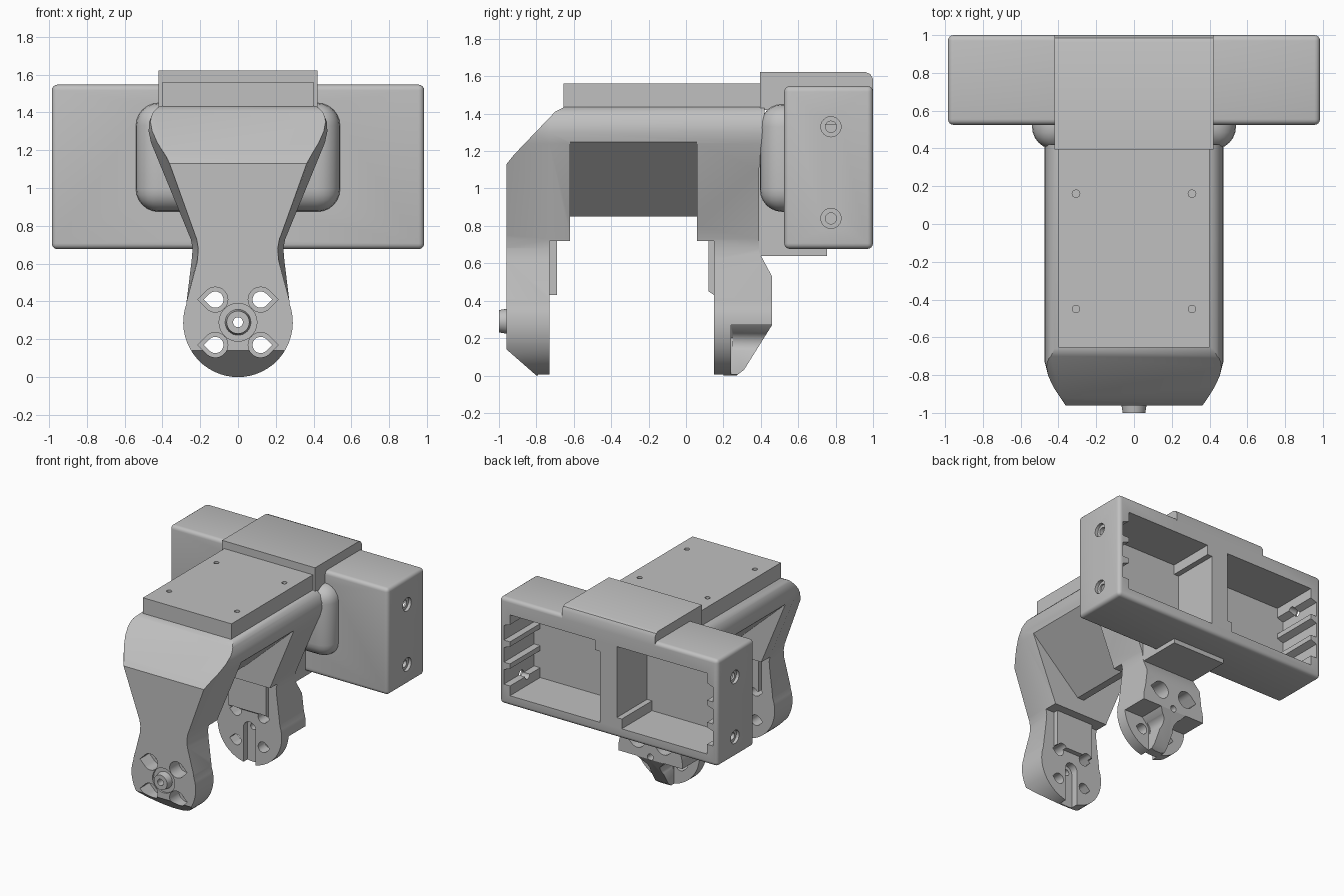
import bpy, bmesh, math

cube = bpy.data.objects.get("Cube")
if cube:
    bpy.data.objects.remove(cube, do_unlink=True)

grey = bpy.data.materials.new("matte grey")
grey.use_nodes = True
grey.diffuse_color = (0.53, 0.53, 0.53, 1)
grey.node_tree.nodes["Principled BSDF"].inputs["Base Color"].default_value = (0.53, 0.53, 0.53, 1)


def loft(name, sections):
    """Solid through matching rings of points."""
    bm = bmesh.new()
    rings = [[bm.verts.new(p) for p in s] for s in sections]
    n = len(rings[0])
    for a, b in zip(rings, rings[1:]):
        for i in range(n):
            bm.faces.new((a[i], a[(i + 1) % n], b[(i + 1) % n], b[i]))
    bm.faces.new(rings[0])
    bm.faces.new(rings[-1])
    bmesh.ops.recalc_face_normals(bm, faces=bm.faces)
    mesh = bpy.data.meshes.new(name)
    bm.to_mesh(mesh)
    bm.free()
    ob = bpy.data.objects.new(name, mesh)
    bpy.context.collection.objects.link(ob)
    mesh.materials.append(grey)
    return ob


def prism(name, pts, axis, lo, hi):
    """Extrude a 2D outline along x, y or z."""
    put = {"x": lambda p, t: (t, p[0], p[1]),
           "y": lambda p, t: (p[0], t, p[1]),
           "z": lambda p, t: (p[0], p[1], t)}[axis]
    return loft(name, [[put(p, t) for p in pts] for t in (lo, hi)])


def block(name, x, y, z):
    return prism(name, [(x[0], y[0]), (x[1], y[0]), (x[1], y[1]), (x[0], y[1])], "z", *z)


def circle(cx, cy, r, n=32):
    return [(cx + r * math.cos(2 * math.pi * i / n), cy + r * math.sin(2 * math.pi * i / n)) for i in range(n)]


def teardrop(cx, cz, r, side):
    pts = [(cx + side * r * 1.41, cz)]
    for i in range(25):
        a = math.radians(45 + 270 * i / 24)
        pts.append((cx + side * r * math.cos(a), cz + r * math.sin(a)))
    return pts


def apply_mods(ob):
    dg = bpy.context.evaluated_depsgraph_get()
    mesh = bpy.data.meshes.new_from_object(ob.evaluated_get(dg))
    ob.modifiers.clear()
    ob.data = mesh


def boolean(ob, tools, op="DIFFERENCE"):
    for tool in tools:
        mod = ob.modifiers.new(op, "BOOLEAN")
        mod.operation, mod.solver, mod.object = op, "EXACT", tool
    apply_mods(ob)
    for tool in tools:
        bpy.data.objects.remove(tool, do_unlink=True)


def rounded(ob, width, segments=4):
    mod = ob.modifiers.new("round", "BEVEL")
    mod.width, mod.segments, mod.limit_method = width, segments, "ANGLE"
    apply_mods(ob)
    return ob


def finish(ob):
    ob.data.shade_smooth()
    ob.data.set_sharp_from_angle(angle=math.radians(32))


HUB = 0.29
BOLTS = [(s * 0.12, z) for s in (-1, 1) for z in (0.17, 0.41)]

# Arched frame: front outline lofted backwards, trimmed by the side outline
half = [(HUB * math.cos(math.radians(a)), HUB + HUB * math.sin(math.radians(a))) for a in range(-85, 21, 7)]
half += [(0.272, 0.4), (0.245, 0.62), (0.24, 0.68), (0.25, 0.73), (0.46, 1.24), (0.473, 1.3),
         (0.47, 1.35), (0.45, 1.4), (0.42, 1.43), (0.38, 1.442)]
outline = half + [(-x, z) for x, z in reversed(half)]
front = [(x * (0.87 if z > 0.5 else 1), -0.97, z) for x, z in outline]
frame = loft("arched_frame", [front] + [[(x, y, z) for x, z in outline] for y in (-0.73, 0.5)])
side = [(-0.96, 0.14), (-0.96, 1.13), (-0.92, 1.18), (-0.7, 1.41), (-0.64, 1.44), (0.42, 1.44),
        (0.42, 1.3), (0.39, 1.1), (0.39, 0.66), (0.46, 0.53), (0.46, 0.27), (0.31, 0.03), (0.27, 0),
        (0.15, 0), (0.15, 0.43), (0.12, 0.45), (0.12, 0.72), (0.06, 0.72), (0.06, 0.85),
        (-0.62, 0.85), (-0.62, 0.72), (-0.69, 0.72), (-0.69, 0.43), (-0.73, 0.43), (-0.73, 0), (-0.8, 0)]
boolean(frame, [prism("side_trim", side, "x", -1, 1)], "INTERSECT")

cuts = []
for s in (-1, 1):
    # Keel-shaped underside between the legs, and narrow inner leg columns
    flank = [(0.6, 1.25), (0.464, 1.25), (0.03, 0.85), (0.03, 0.8), (0.6, 0.8)]
    cuts.append(prism("flank", [(s * x, z) for x, z in flank], "y", -0.62, 0.06))
    for y in ((-0.73, -0.65), (0.09, 0.15)):
        cuts.append(block("relief", (s * 0.17, s * 0.6), y, (0.42, 0.72)))
    # Rear rib left between two lower scoops
    scoop = [(s * 0.06, -0.1), (s * 0.06, 0.2), (s * 0.12, 0.27), (s * 0.4, 0.27), (s * 0.4, -0.1)]
    cuts.append(prism("scoop", scoop, "y", 0.24, 0.6))
for x, z in BOLTS:
    s = 1 if x > 0 else -1
    cuts.append(prism("bolt_hole", teardrop(x, z, 0.043, s), "y", -1.1, 0.7))
    cuts.append(prism("front_counterbore", teardrop(x, z, 0.066, s), "y", -1.1, -0.84))
    cuts.append(prism("rear_counterbore", teardrop(x, z, 0.07, s), "y", 0.25, 0.7))
# Horn slots on the inner hub faces, and a shallow ring around the axle
arch = [(0.055 * math.cos(math.pi * i / 12), HUB + 0.055 * math.sin(math.pi * i / 12)) for i in range(13)]
slot = arch + [(-0.055, -0.1), (0.055, -0.1)]
cuts += [prism("front_slot", slot, "y", -0.79, -0.6), prism("rear_slot", slot, "y", 0.1, 0.2),
         prism("axle_ring", circle(0, HUB, 0.1), "y", -1.1, -0.945)]
boolean(frame, cuts)

# Axle boss on the front hub
boss = loft("axle_boss", [[(x, y, z) for x, z in circle(0, HUB, r)] for y, r in ((-1.0, 0.06), (-0.9, 0.075))])
boolean(frame, [boss], "UNION")
boolean(frame, [prism("axle_hole", circle(0, HUB, 0.026), "y", -1.1, 0.7)])
finish(frame)

# Top plate with four screw holes
plate = block("top_plate", (-0.4, 0.4), (-0.655, 0.4), (1.43, 1.56))
boolean(plate, [prism("screw", circle(s * 0.307, y, 0.02, 16), "z", 1.46, 1.7)
                for s in (-1, 1) for y in (-0.45, 0.16)])
finish(plate)

# Rear housing with rounded edges, shoulder pod, neck, saddle and tab
housing = rounded(block("rear_housing", (-0.985, 0.985), (0.525, 1.0), (0.677, 1.547)), 0.03)
pod = rounded(block("shoulder_pod", (-0.54, 0.54), (0.395, 0.9), (0.875, 1.45)), 0.12, 6)
neck = block("neck", (-0.24, 0.24), (0.3, 0.6), (0.7, 1.4))
saddle = prism("saddle", [(0.395, 1.42), (0.395, 1.622), (0.96, 1.622), (0.985, 1.612),
                          (1.0, 1.585), (1.0, 1.42)], "x", -0.42, 0.42)
tab = block("lower_tab", (-0.24, 0.24), (0.36, 0.755), (0.64, 0.72))
boolean(housing, [pod, neck, saddle, tab], "UNION")

# Open pockets with ribbed outer walls and an inner ledge, and screw holes in the ends
cuts = []
for s in (-1, 1):
    wall = []
    for i in range(3):
        z = 0.84 + i * 0.18
        wall += [(0.89, z), (0.945, z), (0.945, z + 0.12), (0.89, z + 0.14)]
    low = [(0.075, 0.84), (0.12, 0.84), (0.12, 0.76)] if s < 0 else [(0.075, 0.76)]
    high = [(0.12, 1.42), (0.12, 1.34), (0.075, 1.34)] if s > 0 else [(0.075, 1.42)]
    pocket = low + [(0.89, 0.76)] + wall + [(0.89, 1.42)] + high
    cuts.append(prism("pocket", [(s * x, z) for x, z in pocket], "y", 0.61, 1.1))
    for z in (0.84, 1.33):
        cuts.append(prism("end_hole", circle(0.775, z, 0.03, 20), "x", s * 0.85, s * 1.1))
        cuts.append(prism("end_counterbore", circle(0.775, z, 0.054, 24), "x", s * 0.96, s * 1.1))
boolean(housing, cuts)
finish(housing)
